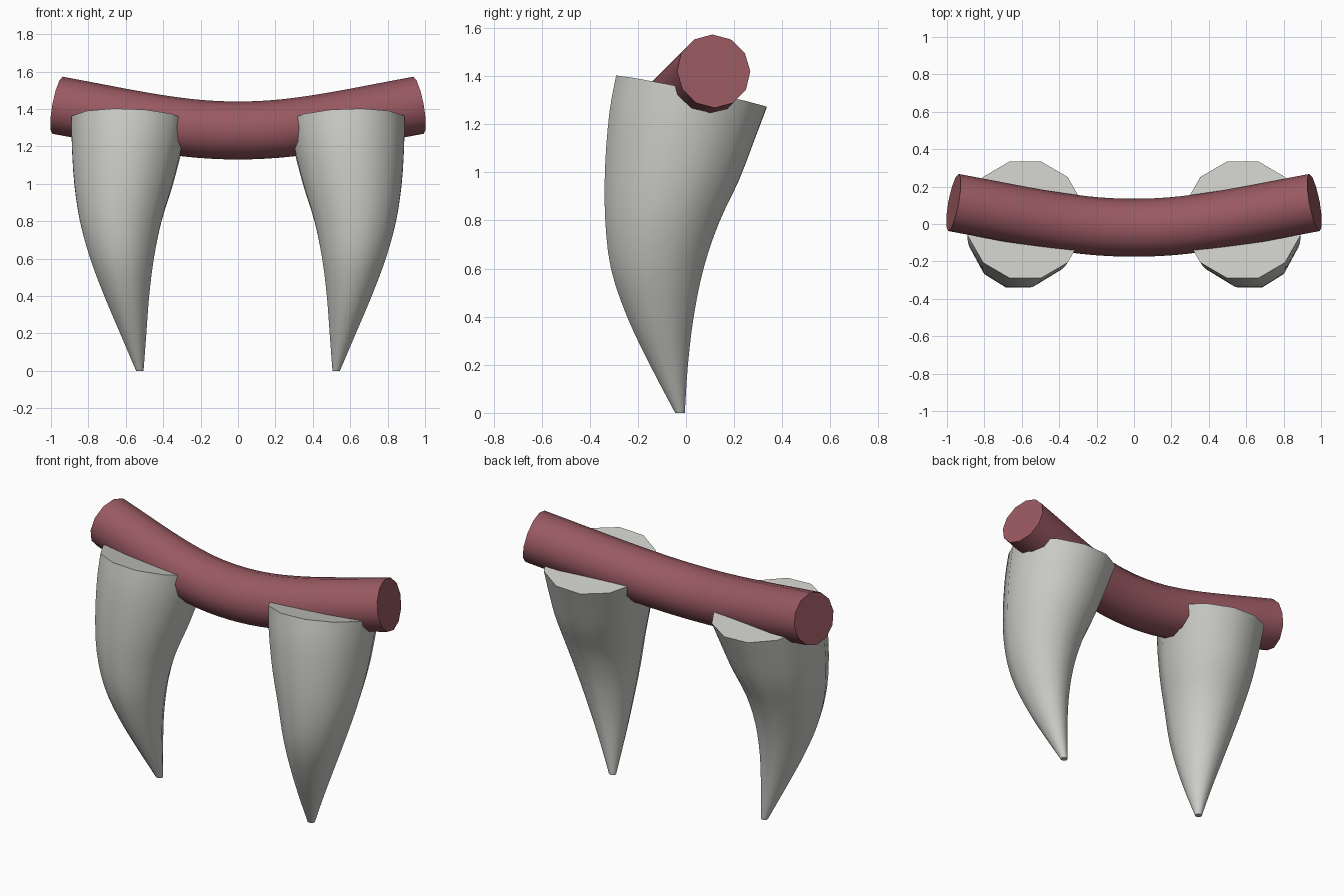
import bpy, bmesh, math
from mathutils import Vector

cube = bpy.data.objects.get("Cube")
if cube:
    bpy.data.objects.remove(cube, do_unlink=True)

SIDES = 12


def material(name, rgb):
    m = bpy.data.materials.new(name)
    m.use_nodes = True
    m.diffuse_color = (*rgb, 1)
    bsdf = m.node_tree.nodes["Principled BSDF"]
    bsdf.inputs["Base Color"].default_value = (*rgb, 1)
    bsdf.inputs["Roughness"].default_value = 0.6
    return m


def smooth_rows(rows, steps):
    """Catmull-Rom interpolation through rows of values."""
    pts = [rows[0]] + rows + [rows[-1]]
    out = []
    for i in range(1, len(pts) - 2):
        a, b, c, d = pts[i - 1:i + 3]
        for s in range(steps):
            t = s / steps
            out.append([0.5 * (2 * q + (r - p) * t + (2 * p - 5 * q + 4 * r - w) * t ** 2
                               + (3 * q - p - 3 * r + w) * t ** 3)
                        for p, q, r, w in zip(a, b, c, d)])
    return out + [list(rows[-1])]


def loft(name, rings, mat, angle):
    """Skin a list of rings, cap both ends and shade by angle."""
    bm = bmesh.new()
    loops = [[bm.verts.new(p) for p in ring] for ring in rings]
    for a, b in zip(loops, loops[1:]):
        for i in range(SIDES):
            j = (i + 1) % SIDES
            bm.faces.new((a[i], a[j], b[j], b[i]))
    bm.faces.new(loops[0])
    bm.faces.new(loops[-1])
    bmesh.ops.recalc_face_normals(bm, faces=bm.faces[:])
    mesh = bpy.data.meshes.new(name)
    bm.to_mesh(mesh)
    bm.free()
    mesh.materials.append(mat)
    obj = bpy.data.objects.new(name, mesh)
    bpy.context.collection.objects.link(obj)
    bpy.ops.object.select_all(action="DESELECT")
    obj.select_set(True)
    bpy.context.view_layer.objects.active = obj
    bpy.ops.object.shade_smooth_by_angle(angle=math.radians(angle))
    return obj


gum_mat = material("gum red", (0.32, 0.10, 0.12))
fang_mat = material("ivory grey", (0.60, 0.60, 0.57))

# Gum: a bar bowed down and forward in the middle
half = [(0, 0), (0.2, 0.008), (0.4, 0.032), (0.6, 0.066), (0.8, 0.104), (0.965, 0.135)]
path = [(-x, f) for x, f in reversed(half[1:])] + half
centres = [Vector((x, f - 0.02, 1.285 + f)) for x, f in smooth_rows(path, 3)]
gum_rings = []
for i, c in enumerate(centres):
    tangent = (centres[min(i + 1, len(centres) - 1)] - centres[max(i - 1, 0)]).normalized()
    side = Vector((0, 0, 1)).cross(tangent).normalized()
    up = tangent.cross(side)
    gum_rings.append([c + 0.155 * (math.cos(a) * side + math.sin(a) * up)
                      for a in (math.tau * k / SIDES for k in range(SIDES))])
loft("gum_bar", gum_rings, gum_mat, 40)

# Fang outline by height: z, inner x, outer x, front y, back y, ring tilt
outline = [
    (0.0, 0.505, 0.545, -0.045, -0.005, 0),
    (0.2, 0.490, 0.630, -0.150, 0.008, 0),
    (0.4, 0.475, 0.715, -0.245, 0.032, 0),
    (0.6, 0.450, 0.790, -0.312, 0.073, 0),
    (0.8, 0.410, 0.845, -0.336, 0.137, -0.04),
    (1.0, 0.350, 0.875, -0.336, 0.222, -0.10),
    (1.2, 0.300, 0.888, -0.318, 0.290, -0.16),
    (1.335, 0.272, 0.890, -0.290, 0.335, -0.207),
]
fang_rings = []
for z, x0, x1, y0, y1, tilt in smooth_rows(outline, 3):
    ring = []
    for k in range(SIDES):
        a = math.tau * (k + 0.5) / SIDES
        grow = 0.5 / math.cos(math.pi / SIDES)
        dx, dy = (x1 - x0) * grow * math.cos(a), (y1 - y0) * grow * math.sin(a)
        ring.append(Vector(((x0 + x1) / 2 + dx, (y0 + y1) / 2 + dy,
                            z + tilt * (dy - 0.17 * dx))))
    fang_rings.append(ring)

for name, sign in (("left_fang", 1), ("right_fang", -1)):
    loft(name, [[Vector((sign * p.x, p.y, p.z)) for p in r] for r in fang_rings], fang_mat, 40)
